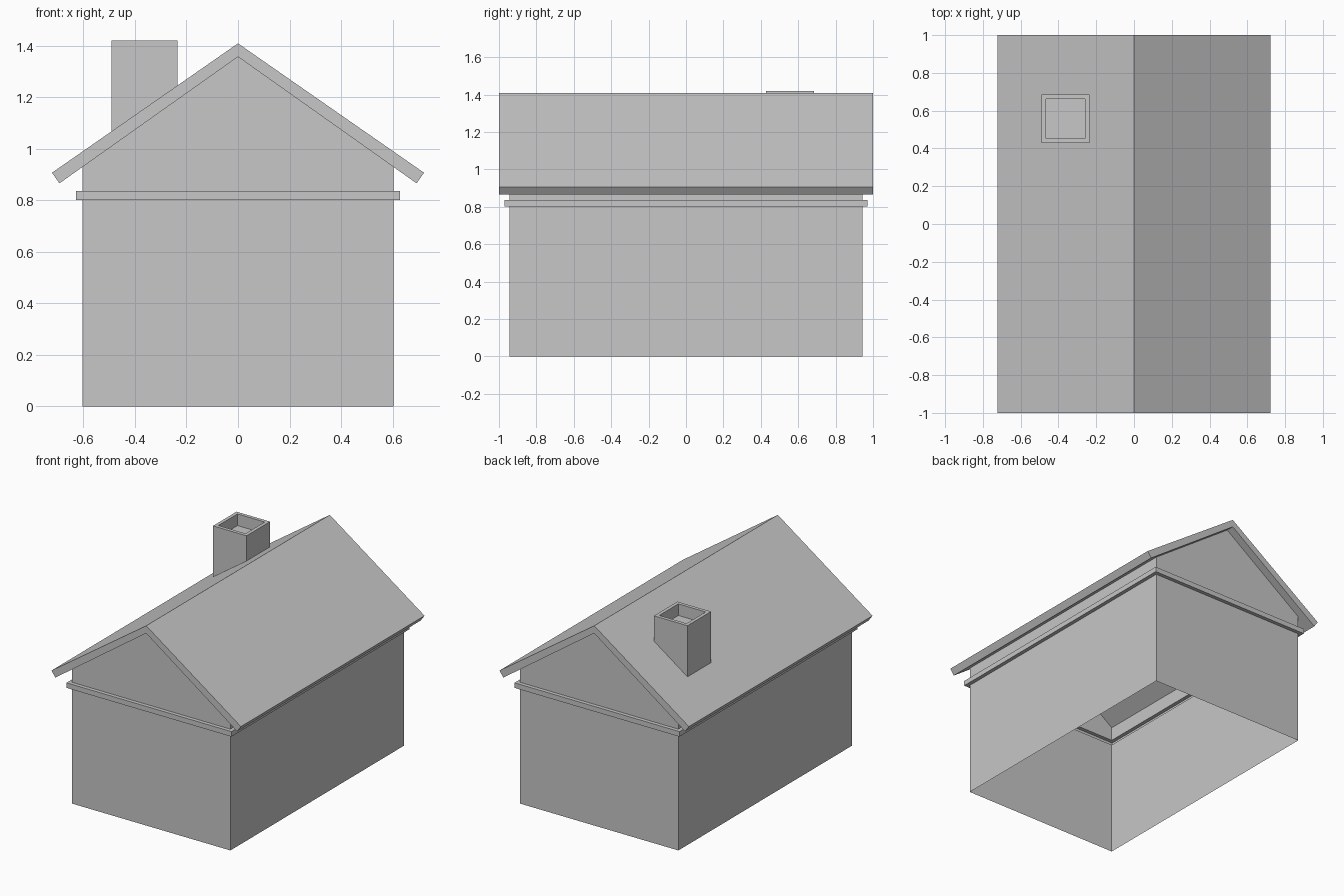
import bpy
import bmesh

default_cube = bpy.data.objects.get("Cube")
if default_cube:
    bpy.data.objects.remove(default_cube, do_unlink=True)

# One plain grey for the whole house
grey = bpy.data.materials.new("plain_grey")
grey.use_nodes = True
colour = (0.57, 0.57, 0.57, 1)
grey.diffuse_color = colour
grey.node_tree.nodes["Principled BSDF"].inputs["Base Color"].default_value = colour

RIDGE_TOP, RIDGE_UNDER = 1.409, 1.357
EAVE_TOP = (0.722, 0.907)
EAVE_UNDER = (0.693, 0.866)
WALL_X, WALL_Y = 0.603, 0.944
TRIM_X, TRIM_Y = 0.629, 0.97
TRIM_LOW, TRIM_HIGH = 0.801, 0.836


def under_z(x):
    """Height of the roof's underside at a distance from the ridge."""
    return RIDGE_UNDER - abs(x) * (RIDGE_UNDER - EAVE_UNDER[1]) / EAVE_UNDER[0]


def finish(name, bm):
    bmesh.ops.recalc_face_normals(bm, faces=bm.faces)
    mesh = bpy.data.meshes.new(name)
    bm.to_mesh(mesh)
    bm.free()
    mesh.materials.append(grey)
    obj = bpy.data.objects.new(name, mesh)
    bpy.context.collection.objects.link(obj)
    return obj


# Walls: thin open shell with a stepped-out trim band and two gables
bm = bmesh.new()


def ring(x, y, z):
    return [bm.verts.new((sx * x, sy * y, z))
            for sx, sy in ((-1, -1), (1, -1), (1, 1), (-1, 1))]


wall_top = under_z(WALL_X)
rings = [ring(WALL_X, WALL_Y, 0),
         ring(WALL_X, WALL_Y, TRIM_LOW),
         ring(TRIM_X, TRIM_Y, TRIM_LOW),
         ring(TRIM_X, TRIM_Y, TRIM_HIGH),
         ring(WALL_X, WALL_Y, TRIM_HIGH),
         ring(WALL_X, WALL_Y, wall_top)]
for low, high in zip(rings, rings[1:]):
    for i in range(4):
        j = (i + 1) % 4
        bm.faces.new((low[i], low[j], high[j], high[i]))
top = rings[-1]
for i, y in ((0, -WALL_Y), (2, WALL_Y)):
    peak = bm.verts.new((0, y, RIDGE_UNDER))
    bm.faces.new((top[i], top[i + 1], peak))
finish("walls", bm)

# Roof: folded slab profile extruded from front to back
bm = bmesh.new()
profile = [(-EAVE_TOP[0], EAVE_TOP[1]), (0, RIDGE_TOP), EAVE_TOP,
           EAVE_UNDER, (0, RIDGE_UNDER), (-EAVE_UNDER[0], EAVE_UNDER[1])]
front = [bm.verts.new((x, -1, z)) for x, z in profile]
back = [bm.verts.new((x, 1, z)) for x, z in profile]
for i in range(6):
    j = (i + 1) % 6
    bm.faces.new((front[i], front[j], back[j], back[i]))
for end in (front, back):
    bm.faces.new((end[0], end[1], end[4], end[5]))
    bm.faces.new((end[1], end[2], end[3], end[4]))
finish("roof", bm)

# Chimney: square stack, foot cut to the roof slope, shallow opening on top
bm = bmesh.new()
bmesh.ops.create_cube(bm, size=0.256)
for v in bm.verts:
    is_top = v.co.z > 0
    v.co.x -= 0.363
    v.co.y += 0.557
    v.co.z = 1.42 if is_top else under_z(v.co.x) + 0.02
bm.normal_update()
cap = max(bm.faces, key=lambda f: f.calc_center_median().z)
bmesh.ops.inset_region(bm, faces=[cap], thickness=0.034)
hole = bmesh.ops.extrude_face_region(bm, geom=[cap])
floor_verts = [g for g in hole["geom"] if isinstance(g, bmesh.types.BMVert)]
bmesh.ops.translate(bm, verts=floor_verts, vec=(0, 0, -0.08))
if cap.is_valid:
    bmesh.ops.delete(bm, geom=[cap], context="FACES_ONLY")
finish("chimney", bm)
